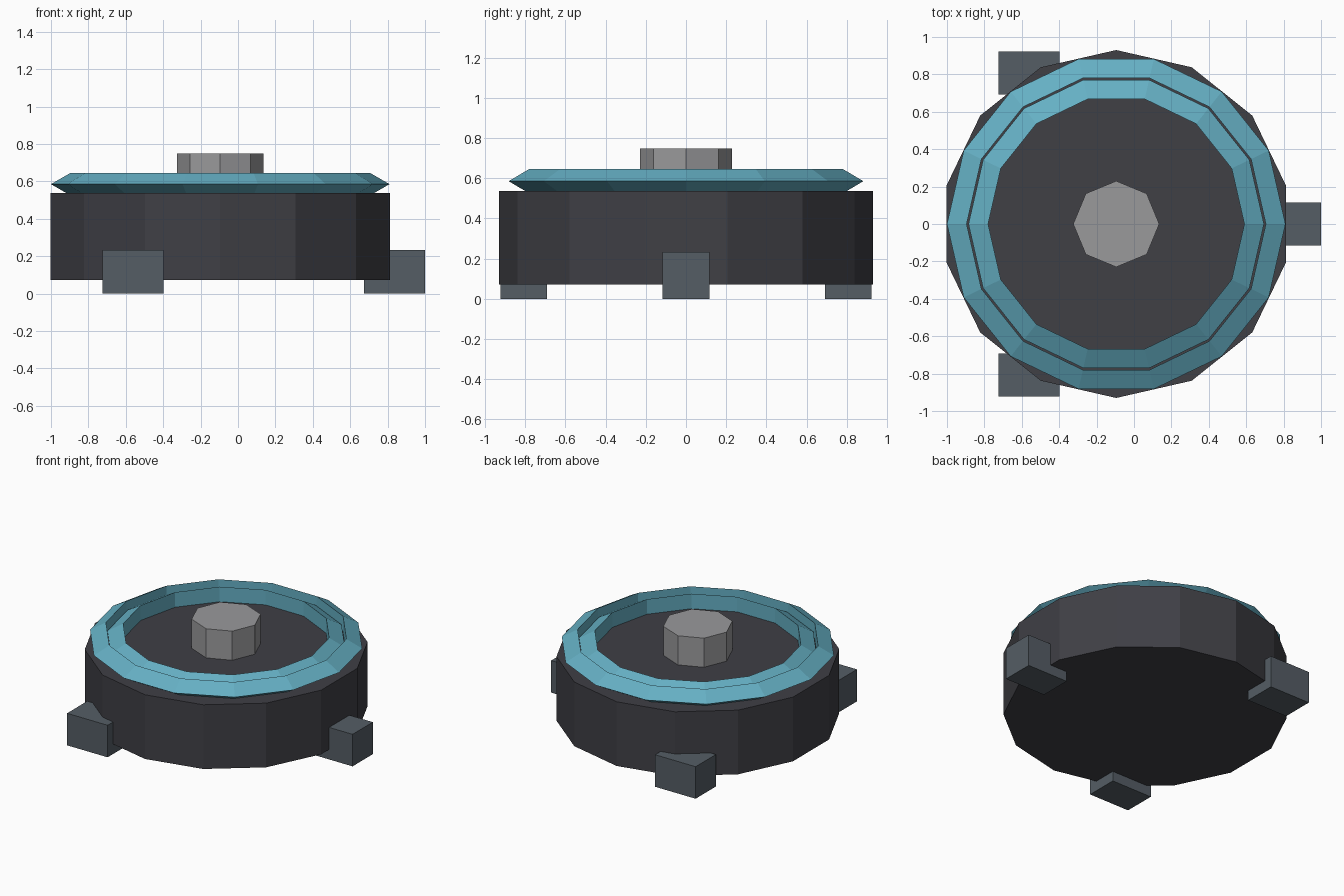
import bpy
from math import pi, cos, sin, radians

if "Cube" in bpy.data.objects:
    bpy.data.objects.remove(bpy.data.objects["Cube"])

CX = -0.095  # shared axis of the round parts


def paint(obj, name, color):
    mat = bpy.data.materials.get(name) or bpy.data.materials.new(name)
    mat.diffuse_color = (*color, 1)
    mat.use_nodes = True
    mat.node_tree.nodes["Principled BSDF"].inputs["Base Color"].default_value = mat.diffuse_color
    obj.data.materials.append(mat)


def prism(name, sides, radius, z0, z1, first_angle):
    # first_angle is measured from +x; Blender's first vertex lies on +y
    bpy.ops.mesh.primitive_cylinder_add(
        vertices=sides, radius=radius, depth=z1 - z0,
        location=(CX, 0, (z0 + z1) / 2), rotation=(0, 0, first_angle - pi / 2))
    obj = bpy.context.object
    obj.name = name
    return obj


# Drum body: 14 sides, corner on +y
body = prism("drum_body", 14, 0.93, 0.072, 0.537, pi / 2)
paint(body, "dark_grey", (0.05, 0.05, 0.06))

# Centre knob: 8 sides
knob = prism("centre_knob", 8, 0.23, 0.53, 0.748, 0)
paint(knob, "light_grey", (0.32, 0.32, 0.33))

# Two concentric rings with triangular section
for name, major in (("outer_ring", 0.835), ("inner_ring", 0.72)):
    bpy.ops.mesh.primitive_torus_add(
        major_segments=14, minor_segments=3, major_radius=major,
        minor_radius=0.07, location=(CX, 0, 0.585))
    ring = bpy.context.object
    ring.name = name
    paint(ring, "teal", (0.13, 0.43, 0.55))

# Three block feet, spaced evenly but all aligned to the axes
for i in range(3):
    a = radians(120 * i)
    bpy.ops.mesh.primitive_cube_add(
        size=1, location=(CX + 0.932 * cos(a), 0.932 * sin(a), 0.116))
    foot = bpy.context.object
    foot.name = f"foot_{i + 1}"
    foot.scale = (0.325, 0.232, 0.232)
    paint(foot, "slate", (0.09, 0.11, 0.13))
